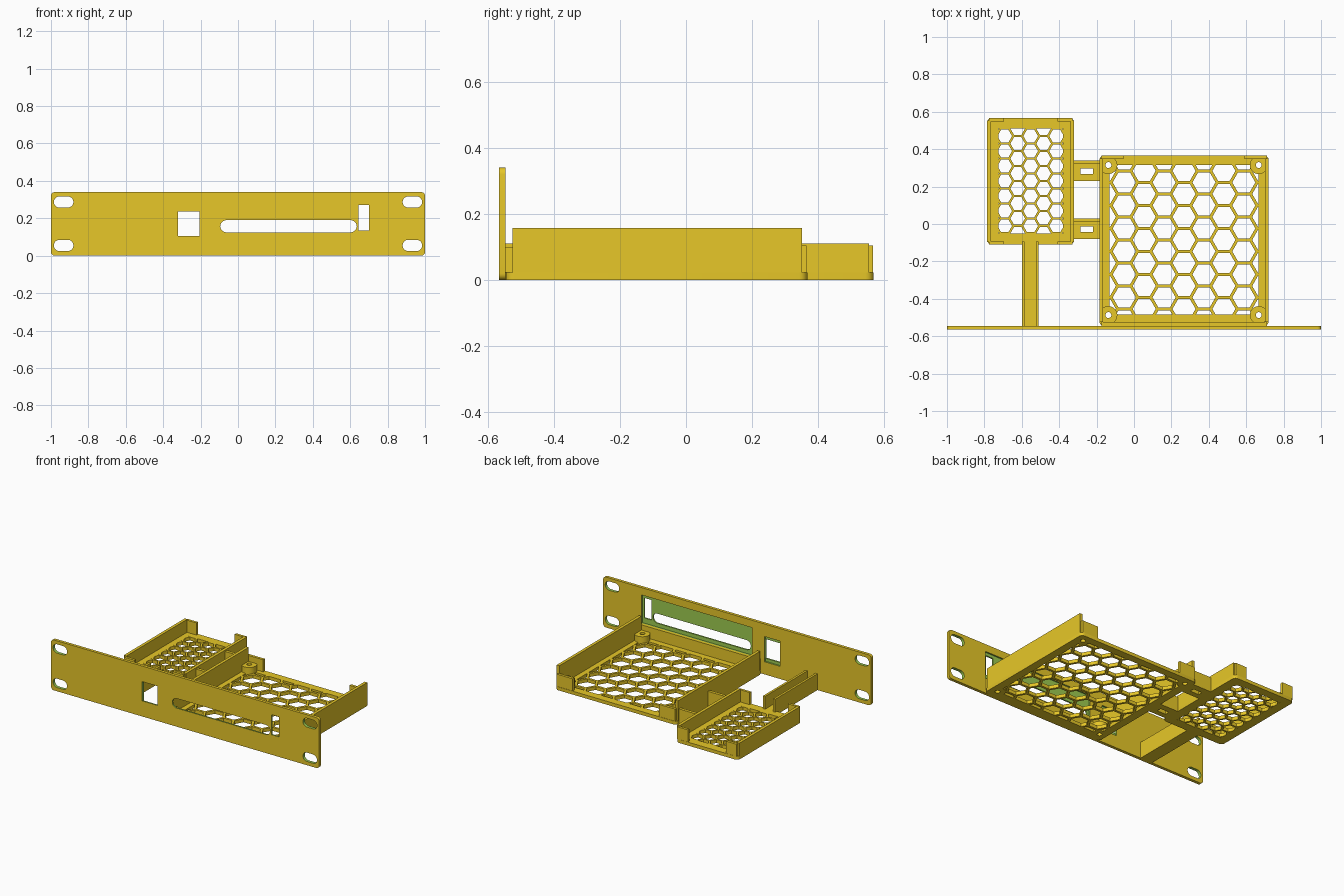
import bpy, bmesh, math

if "Cube" in bpy.data.objects:
    bpy.data.objects.remove(bpy.data.objects["Cube"])

def material(name, rgb):
    m = bpy.data.materials.new(name)
    m.diffuse_color = (*rgb, 1)
    m.use_nodes = True
    m.node_tree.nodes["Principled BSDF"].inputs["Base Color"].default_value = m.diffuse_color
    return m

YELLOW = material("golden yellow", (0.947, 0.679, 0.025))
GREEN = material("cut face green", (0.337, 0.597, 0.082))

def rounded(a0, a1, b0, b1, r=0.0, n=5):
    """Outline of a rectangle with rounded corners."""
    if r == 0:
        return [(a0, b0), (a1, b0), (a1, b1), (a0, b1)]
    pts = []
    for k, (ca, cb) in enumerate([(a1 - r, b1 - r), (a0 + r, b1 - r), (a0 + r, b0 + r), (a1 - r, b0 + r)]):
        for i in range(n + 1):
            t = math.pi / 2 * (k + i / n)
            p = (ca + r * math.cos(t), cb + r * math.sin(t))
            if not pts or math.dist(p, pts[-1]) > 1e-5:
                pts.append(p)
    if math.dist(pts[0], pts[-1]) < 1e-5:
        pts.pop()
    return pts

def circle(x, y, r, n, turn=0.0):
    return [(x + r * math.cos(turn + 2 * math.pi * i / n),
             y + r * math.sin(turn + 2 * math.pi * i / n)) for i in range(n)]

def prism(name, outlines, lo, hi, axis="z"):
    """Extrude one or more outlines along z, or along y for x-z outlines."""
    bm = bmesh.new()
    for pts in outlines:
        ends = []
        for h in (lo, hi):
            ends.append([bm.verts.new((a, b, h) if axis == "z" else (a, h, b)) for a, b in pts])
        bm.faces.new(ends[0])
        bm.faces.new(ends[1])
        for i in range(len(pts)):
            j = (i + 1) % len(pts)
            bm.faces.new((ends[0][i], ends[0][j], ends[1][j], ends[1][i]))
    bmesh.ops.recalc_face_normals(bm, faces=bm.faces)
    me = bpy.data.meshes.new(name)
    bm.to_mesh(me)
    bm.free()
    me.materials.append(YELLOW)
    ob = bpy.data.objects.new(name, me)
    bpy.context.collection.objects.link(ob)
    return ob

def box(name, x0, x1, y0, y1, z0, z1):
    return prism(name, [rounded(x0, x1, y0, y1)], z0, z1)

def cut(ob, cutter):
    """Subtract a cutter and discard it."""
    mod = ob.modifiers.new("cut", "BOOLEAN")
    mod.operation, mod.solver, mod.object = "DIFFERENCE", "EXACT", cutter
    dg = bpy.context.evaluated_depsgraph_get()
    me = bpy.data.meshes.new_from_object(ob.evaluated_get(dg))
    ob.modifiers.clear()
    ob.data = me
    bpy.data.objects.remove(cutter)

FLOOR = 0.023

# Front rack panel with its mounting slots and openings
FRONT, BACK = -0.565, -0.545
panel = prism("front_panel", [rounded(-1, 1, 0, 0.34, 0.02)], FRONT, BACK, "y")
slots = [rounded(x, x + 0.105, z, z + 0.06, 0.03) for x in (-0.985, 0.88) for z in (0.025, 0.257)]
openings = [rounded(-0.32, -0.205, 0.105, 0.235),
            rounded(-0.095, 0.635, 0.125, 0.19, 0.0325, 8),
            rounded(0.645, 0.70, 0.135, 0.27)]
recesses = [rounded(-0.11, 0.715, 0.10, 0.29), rounded(-0.321, -0.204, 0.085, 0.255)]
cut(panel, prism("recess_cutter", recesses, -0.555, -0.5, "y"))
cut(panel, prism("opening_cutter", slots + openings, -0.6, -0.5, "y"))
panel.data.materials.clear()
panel.data.materials.append(YELLOW)
panel.data.materials.append(GREEN)
for f in panel.data.polygons:
    c = f.center
    skin = min(abs(c.y - FRONT), abs(c.y - BACK)) < 1e-3
    rim = abs(c.x) > 0.99 or c.z < 0.01 or c.z > 0.33
    f.material_index = 0 if skin or rim else 1

def tray_floor(name, outer, inner, pitch, bar, holes=()):
    """Solid border around a honeycomb grille."""
    border = prism(name + "_border", [rounded(*outer, 0.025)], 0, FLOOR)
    cut(border, prism("window_cutter", [rounded(*inner)], -0.1, 0.1))
    grille = prism(name + "_grille", [rounded(*inner)], 0, FLOOR)
    cx, cy = (inner[0] + inner[1]) / 2, (inner[2] + inner[3]) / 2
    radius = (pitch - bar) / math.sqrt(3)
    hexes = []
    for i in range(-5, 6):
        for j in range(-6, 7):
            x = cx + i * pitch * math.sqrt(3) / 2
            y = cy + (j + 0.5 * (i % 2)) * pitch
            if (inner[0] - radius < x < inner[1] + radius
                    and inner[2] - radius < y < inner[3] + radius):
                hexes.append(circle(x, y, radius, 6))
    cut(grille, prism("hex_cutter", hexes, -0.1, 0.1))
    for x, y in holes:
        for ob in (border, grille):
            cut(ob, prism("screw_cutter", [circle(x, y, 0.016, 16, 0.1)], -0.2, 0.2))

# Large tray: floor, side walls, front wall, rear corner lips
posts = [(x, y) for x in (-0.137, 0.667) for y in (-0.487, 0.315)]
tray_floor("large_tray", (-0.185, 0.72, -0.545, 0.367), (-0.13, 0.665, -0.485, 0.315),
           0.123, 0.016, posts)
for side, x in (("left", -0.185), ("right", 0.70)):
    box("large_tray_wall_" + side, x, x + 0.02, -0.525, 0.35, FLOOR, 0.158)
box("large_tray_front_wall", -0.175, 0.71, -0.545, -0.525, FLOOR, 0.10)
for side, x in (("left", -0.175), ("right", 0.59)):
    box("large_tray_rear_lip_" + side, x, x + 0.12, 0.347, 0.365, FLOOR, 0.105)

# Screw posts in the large tray corners
for i, (x, y) in enumerate(posts):
    post = prism("screw_post_%d" % (i + 1), [circle(x, y, 0.048, 32)], 0, 0.065)
    cut(post, prism("screw_cutter", [circle(x, y, 0.016, 16, 0.1)], -0.2, 0.2))

# Small tray: floor, side walls, four corner lips
tray_floor("small_tray", (-0.785, -0.32, -0.11, 0.567), (-0.725, -0.38, -0.05, 0.51), 0.08, 0.012)
for side, x in (("left", -0.785), ("right", -0.34)):
    box("small_tray_wall_" + side, x, x + 0.02, -0.095, 0.553, FLOOR, 0.11)
for side, x in (("left", -0.775), ("right", -0.41)):
    for end, y in (("front", -0.11), ("rear", 0.549)):
        box("small_tray_lip_%s_%s" % (end, side), x, x + 0.08, y, y + 0.017, FLOOR, 0.105)

# Brackets joining the two trays
for end, y in (("front", -0.08), ("rear", 0.23)):
    plate = box("bracket_plate_" + end, -0.32, -0.185, y, y + 0.11, 0, FLOOR)
    cut(plate, box("bracket_cutter", -0.285, -0.22, y + 0.037, y + 0.067, -0.1, 0.1))
    box("bracket_rib_" + end, -0.32, -0.185, y + 0.09, y + 0.11, FLOOR, 0.10)

# Channel arm from the small tray to the panel
box("arm_floor", -0.60, -0.51, -0.545, -0.11, 0, FLOOR)
for side, x in (("left", -0.60), ("right", -0.525)):
    box("arm_rib_" + side, x, x + 0.015, -0.545, -0.093, FLOOR, 0.11)

# Smooth only the curved edges
bpy.ops.object.select_all(action="DESELECT")
for ob in bpy.context.scene.objects:
    ob.select_set(True)
    bpy.context.view_layer.objects.active = ob
bpy.ops.object.shade_smooth_by_angle(angle=math.radians(30))
